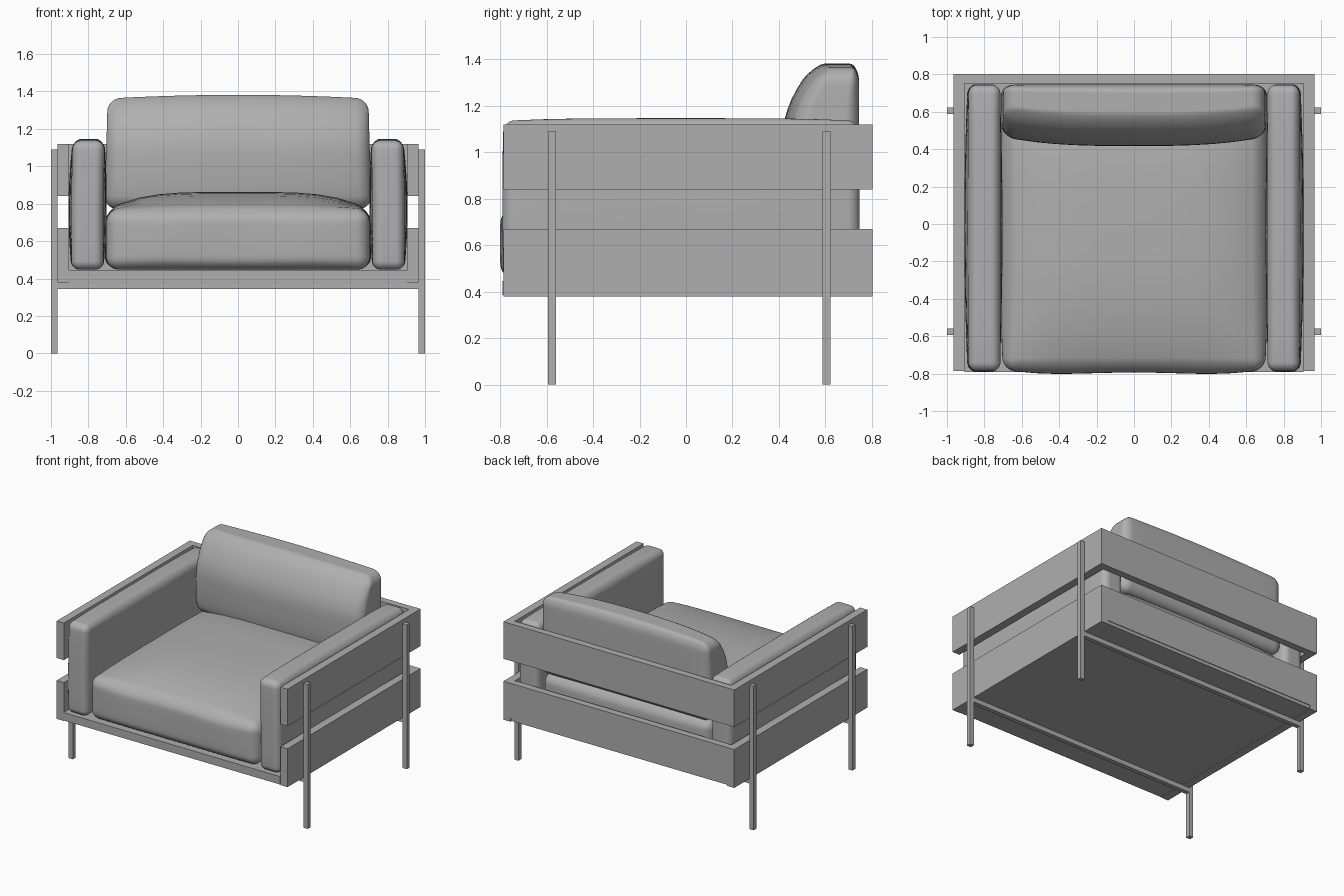
import bpy, bmesh, math
from mathutils import Vector

if "Cube" in bpy.data.objects:
    bpy.data.objects.remove(bpy.data.objects["Cube"])

GREY = bpy.data.materials.new("mid_grey")
GREY.diffuse_color = (0.43, 0.43, 0.43, 1)
GREY.use_nodes = True
GREY.node_tree.nodes["Principled BSDF"].inputs["Base Color"].default_value = GREY.diffuse_color


def finish(bm, name):
    me = bpy.data.meshes.new(name)
    bm.to_mesh(me)
    bm.free()
    me.materials.append(GREY)
    ob = bpy.data.objects.new(name, me)
    bpy.context.collection.objects.link(ob)
    return ob


def box(name, x, y, z):
    """Axis-aligned box from (min, max) pairs."""
    bm = bmesh.new()
    bmesh.ops.create_cube(bm, size=1)
    for v in bm.verts:
        v.co = Vector([(a + b) / 2 + c * (b - a) for (a, b), c in zip((x, y, z), v.co)])
    return finish(bm, name)


def cushion(name, x, y, z, r, puff):
    """Rounded box; puff(u, v, w) gives an extra offset for coordinates in -1..1."""
    bm = bmesh.new()
    bmesh.ops.create_cube(bm, size=2)
    bmesh.ops.subdivide_edges(bm, edges=bm.edges[:], cuts=19, use_grid_fill=True)
    mid = Vector([(a + b) / 2 for a, b in (x, y, z)])
    half = Vector([(b - a) / 2 for a, b in (x, y, z)])
    for vert in bm.verts:
        p, inner = Vector(), Vector()
        for i in range(3):
            c, h = vert.co[i], half[i]
            a = abs(c)
            # outer grid rows fall in the rounded border
            if a > 0.6:
                d = h - r + r * math.tan((a - 0.6) / 0.4 * math.pi / 4)
            else:
                d = (h - r) * a / 0.6
            p[i] = math.copysign(d, c)
            inner[i] = math.copysign(min(d, h - r), c)
        q = inner + (p - inner).normalized() * r
        n = [q[i] / half[i] for i in range(3)]
        vert.co = mid + q + Vector(puff(*n))
    bmesh.ops.recalc_face_normals(bm, faces=bm.faces[:])
    for f in bm.faces:
        f.smooth = True
    return finish(bm, name)


def bulge(a, b, power=4):
    return (1 - abs(a) ** power) * (1 - abs(b) ** power)


# Base board and slatted frame
box("base_board", (-0.905, 0.905), (-0.79, 0.797), (0.385, 0.445))
for level, (lo, hi) in {"lower": (0.38, 0.67), "upper": (0.84, 1.12)}.items():
    box(level + "_back_panel", (-0.905, 0.905), (0.75, 0.802), (max(lo, 0.41), hi))
    for side, s in (("left", -1), ("right", 1)):
        box(f"{level}_{side}_panel", sorted((s * 0.905, s * 0.965)), (-0.787, 0.803), (lo, hi))

# Square-bar legs with a rail under the base
for pos, y in (("front", -0.577), ("back", 0.605)):
    ys = (y - 0.017, y + 0.017)
    box(pos + "_rail", (-0.966, 0.966), ys, (0.345, 0.38))
    for side, s in (("left", -1), ("right", 1)):
        box(f"{pos}_{side}_leg", sorted((s * 0.965, s * 1.0)), ys, (0, 1.09))

# Arm cushions: fuller in the middle, narrower at the top
for side, s in (("left", -1), ("right", 1)):
    cushion(side + "_arm_cushion", sorted((s * 0.72, s * 0.89)), (-0.785, 0.742),
            (0.447, 1.135), 0.045,
            lambda u, v, w, s=s: (0.017 * u * bulge(v, w, 2) - s * 0.006 * max(w, 0),
                                  0.005 * v * bulge(u, w),
                                  0.012 * max(w, 0) * bulge(u, v)))


# Seat cushion with a crowned top and a soft front edge
def seat_puff(u, v, w):
    front = max(-v, 0) * (0.012 + 0.045 * u * u * (1 - u * u)) * bulge(u, w)
    return (0.013 * u * bulge(v, w),
            0.012 * max(v, 0) * bulge(u, w) - front,
            0.095 * max(w, 0) * (1 - u ** 4) * (1 - abs(v) ** (3 if v < 0 else 4)))


cushion("seat_cushion", (-0.70, 0.70), (-0.782, 0.725), (0.447, 0.768), 0.065, seat_puff)


# Back cushion: front face leans back towards the top
def back_puff(u, v, w):
    t = (1 - v) / 2
    return (0.008 * u * (1 - w) - 0.003 * u,
            t * (0.14 * max(w, 0) ** 2 + 0.05 * abs(u) ** 3 + 0.03 * max(-w, 0) ** 3),
            0.02 * max(w, 0) * (1 - u * u))


cushion("back_cushion", (-0.70, 0.70), (0.417, 0.745), (0.77, 1.362), 0.07, back_puff)
